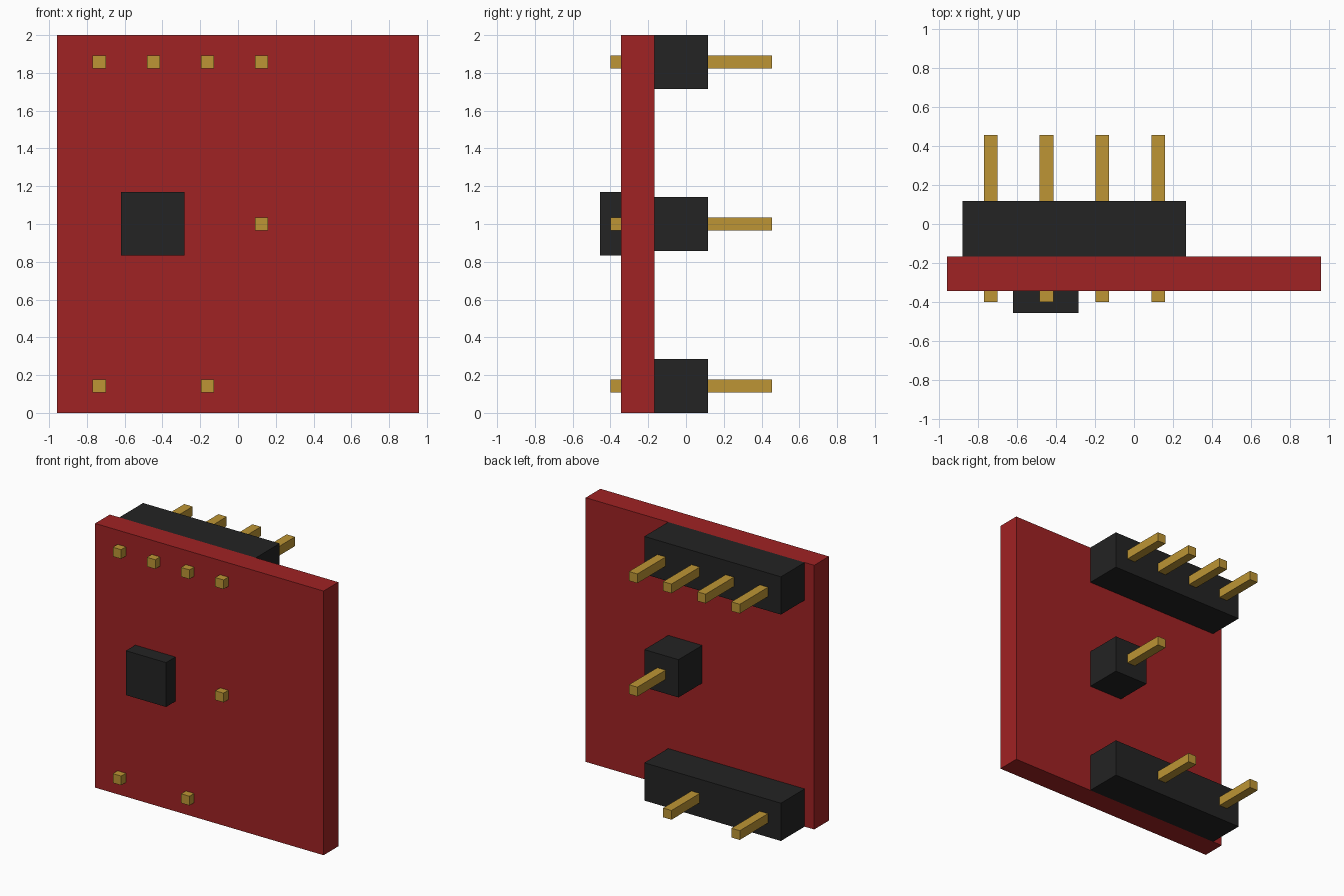
import bpy
import bmesh
from mathutils import Vector

cube = bpy.data.objects.get("Cube")
if cube:
    bpy.data.objects.remove(cube, do_unlink=True)


def material(name, rgb):
    mat = bpy.data.materials.new(name)
    mat.use_nodes = True
    color = (*rgb, 1)
    mat.diffuse_color = color
    mat.node_tree.nodes["Principled BSDF"].inputs["Base Color"].default_value = color
    return mat


def box(name, low, high, mat):
    """Axis-aligned box between two corners, with its origin at the centre."""
    low, high = Vector(low), Vector(high)
    bm = bmesh.new()
    bmesh.ops.create_cube(bm, size=1)
    bmesh.ops.scale(bm, vec=high - low, verts=bm.verts)
    mesh = bpy.data.meshes.new(name)
    bm.to_mesh(mesh)
    bm.free()
    mesh.materials.append(mat)
    obj = bpy.data.objects.new(name, mesh)
    obj.location = (low + high) / 2
    bpy.context.collection.objects.link(obj)
    return obj


red = material("board red", (0.35, 0.016, 0.017))
black = material("plastic black", (0.017, 0.017, 0.017))
gold = material("pin gold", (0.51, 0.30, 0.035))

PITCH = 0.286            # pin spacing, also the size of one header cell
HALF = PITCH / 2
FIRST_X = -0.734         # centre of the first pin column
BOARD_BACK = -0.167
PIN = 0.035              # half the pin width

# Circuit board and the chip on its front
box("circuit_board", (-0.957, -0.343, 0), (0.957, BOARD_BACK, 2), red)
box("chip", (-0.62, -0.455, 0.833), (-0.284, -0.343, 1.169), black)

# Pin headers: name, height, first and last cell, columns that carry a pin
headers = [
    ("top", 2 - HALF, 0, 3, (0, 1, 2, 3)),
    ("middle", 1, 3, 3, (3,)),
    ("bottom", HALF, 0, 3, (0, 2)),
]
for name, z, first, last, columns in headers:
    box(name + "_header",
        (FIRST_X + first * PITCH - HALF, BOARD_BACK, z - HALF),
        (FIRST_X + last * PITCH + HALF, 0.117, z + HALF), black)
    # Square pins run through the header and the board
    for column in columns:
        x = FIRST_X + column * PITCH
        box(f"{name}_pin_{column + 1}",
            (x - PIN, -0.4, z - PIN), (x + PIN, 0.455, z + PIN), gold)
